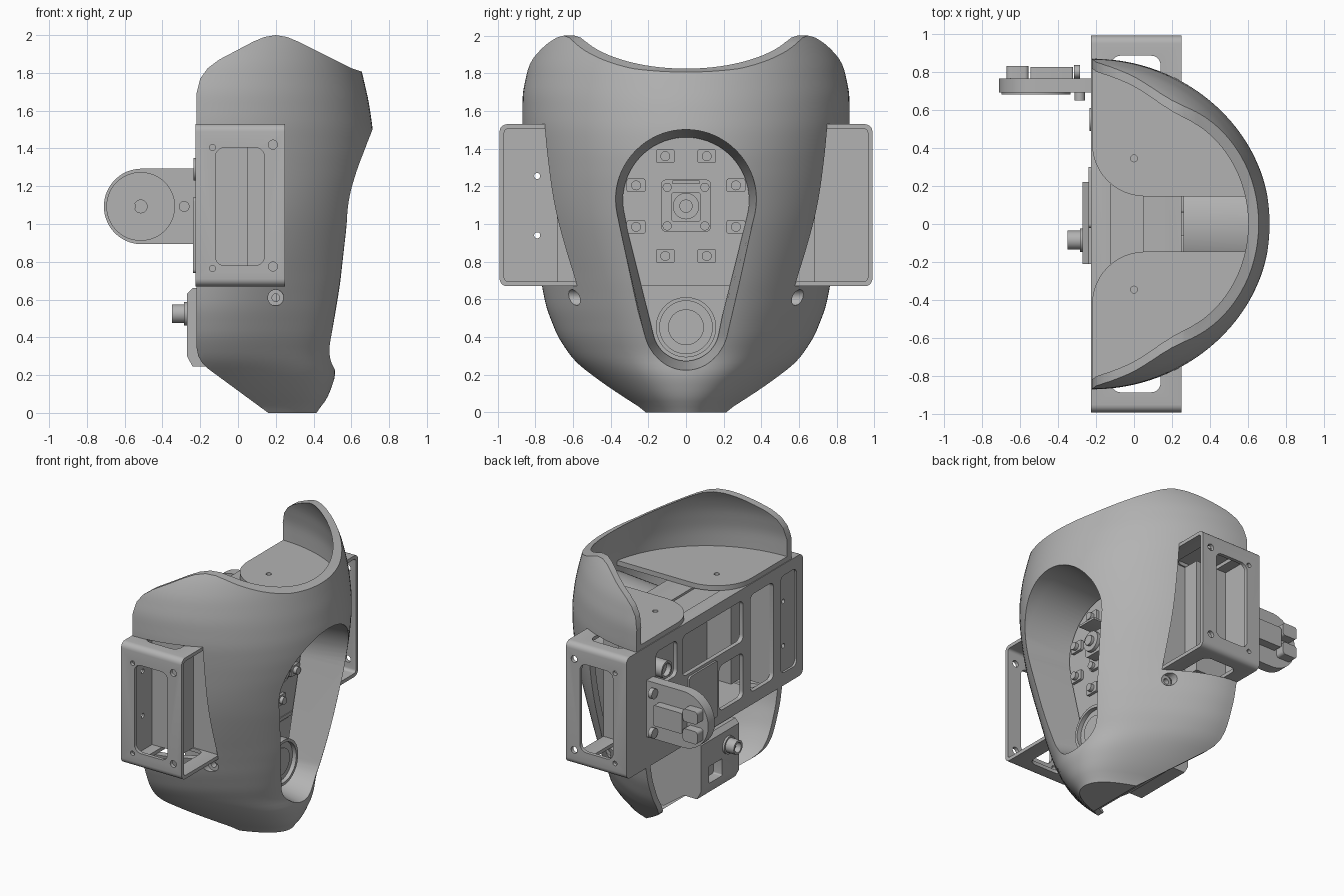
import bpy, bmesh, math
from math import sin, cos, pi

cube = bpy.data.objects.get("Cube")
if cube:
    bpy.data.objects.remove(cube)

grey = bpy.data.materials.new("plain grey")
grey.use_nodes = True
grey.diffuse_color = (0.45, 0.45, 0.45, 1)
grey.node_tree.nodes["Principled BSDF"].inputs["Base Color"].default_value = (0.45, 0.45, 0.45, 1)


def loft(name, rings):
    """Closed skin through equal-length rings, capped at both ends."""
    bm = bmesh.new()
    rows = [[bm.verts.new(p) for p in r] for r in rings]
    n = len(rows[0])
    for a, b in zip(rows, rows[1:]):
        for i in range(n):
            j = (i + 1) % n
            bm.faces.new((a[i], a[j], b[j], b[i]))
    bm.faces.new(rows[0][::-1])
    bm.faces.new(rows[-1])
    bmesh.ops.recalc_face_normals(bm, faces=bm.faces)
    me = bpy.data.meshes.new(name)
    bm.to_mesh(me)
    bm.free()
    me.materials.append(grey)
    ob = bpy.data.objects.new(name, me)
    bpy.context.collection.objects.link(ob)
    return ob


def place(axis, p, t):
    u, v = p
    return {"x": (t, u, v), "y": (u, t, v), "z": (u, v, t)}[axis]


def prism(name, axis, pts, lo, hi):
    return loft(name, [[place(axis, p, t) for p in pts] for t in (lo, hi)])


def circle(u, v, r, n=28):
    return [(u + r * cos(2 * pi * i / n), v + r * sin(2 * pi * i / n)) for i in range(n)]


def rect(u0, u1, v0, v1, r=0.03):
    pts = []
    corners = ((u1 - r, v1 - r), (u0 + r, v1 - r), (u0 + r, v0 + r), (u1 - r, v0 + r))
    for k, (cu, cv) in enumerate(corners):
        for i in range(6):
            a = pi / 2 * (k + i / 5)
            pts.append((cu + r * cos(a), cv + r * sin(a)))
    return pts


def combine(ob, op, *others):
    for o in others:
        m = ob.modifiers.new("cut", "BOOLEAN")
        m.operation, m.solver, m.object = op, "EXACT", o
        bpy.context.view_layer.objects.active = ob
        bpy.ops.object.modifier_apply(modifier=m.name)
        bpy.data.objects.remove(o)
    return ob


def cut(ob, *others):
    return combine(ob, "DIFFERENCE", *others)


def lerp(table, z):
    if z <= table[0][0]:
        return table[0][1]
    for (z0, a), (z1, b) in zip(table, table[1:]):
        if z <= z1:
            return a + (b - a) * (z - z0) / (z1 - z0)
    return table[-1][1]


def soft(table, z, w=0.035):
    return sum(lerp(table, z + w * k / 3) for k in range(-3, 4)) / 7


# Shell: half-elliptical sections with pinched flanks, by height
BACK = -0.22
FRONT = [(0, .405), (.03, .44), (.08, .475), (.2, .518), (.3, .51), (.4, .535), (.7, .608),
         (1, .667), (1.25, .706), (1.38, .717), (1.5, .714), (1.65, .692), (1.81, .655), (2.05, .59)]
HALF = [(0, .27), (.12, .42), (.28, .6), (.4, .68), (.55, .74), (.67, .765), (1.1, .82),
        (1.53, .87), (1.7, .867), (1.85, .835), (1.95, .79), (2.05, .72)]
PINCH = [(0, .06), (.4, .1), (.65, .1), (.85, .045), (1.1, 0)]


def sections(name, inset, z0, z1, tail, rows=70, n=56):
    rings = []
    for k in range(rows + 1):
        z = z0 + (z1 - z0) * k / rows
        a, b = soft(FRONT, z) - BACK - inset, soft(HALF, z) - inset
        p = soft(PINCH, z, .1)
        ring = [(BACK + a * cos(t), b * sin(t) * (1 - p * sin(2 * t) ** 2), z)
                for t in (-pi / 2 + pi * i / n for i in range(n + 1))]
        if tail:
            ring += [(BACK - tail, b, z), (BACK - tail, -b, z)]
        rings.append(ring)
    return loft(name, rings)


# Side outline that trims the shell above and below
OUTLINE = [(.16, 0), (1, 0), (1, 1.65), (.66, 1.805), (.6, 1.825), (.32, 1.965), (.26, 1.99), (.2, 2),
           (.14, 1.99), (.08, 1.965), (-.1, 1.87), (-.16, 1.825), (-.2, 1.77), (-.22, 1.69),
           (-.22, .35), (-.21, .3), (-.19, .265), (-.16, .235)]


def teardrop(R, r, x, c1=1.125, c2=.45, n=40):
    f = math.asin((R - r) / (c1 - c2))
    big = [-f + (pi + 2 * f) * i / n for i in range(n + 1)]
    small = [pi + f + (pi - 2 * f) * i / n for i in range(n + 1)]
    return [(x, R * cos(t), c1 + R * sin(t)) for t in big] + \
           [(x, r * cos(t), c2 + r * sin(t)) for t in small]


shell = combine(sections("shell", 0, 0, 2.05, 0), "INTERSECT",
                prism("outline", "y", OUTLINE, -1.2, 1.2))
cavity = sections("cavity", .05, .05, 2.15, .4)
cut(cavity, loft("tunnel", [teardrop(.37, .2, .26), teardrop(.415, .28, 1)]))
opening = loft("opening", [teardrop(.328, .165, .2), teardrop(.375, .243, .6), teardrop(.38, .248, 1)])
notch = prism("notch", "x", rect(-1.2, 1.2, .67, 1.53), -1, .25)
screw_bore = prism("screw_bore", "y", circle(.2, .61, .042), -1, 1)
cut(shell, cavity, opening, notch, screw_bore)
for s in (-1, 1):
    boss = prism("screw_boss", "y", circle(.2, .61, .042), s * .5, s * .56)
    cut(boss, prism("bore", "y", circle(.2, .61, .02), -1, 1))

# Shelves on top of the frame
for s in (-1, 1):
    pts = [(-.22, .95), (-.22, .42)]
    pts += [(.06 - .28 * cos(t), .42 - .275 * sin(t)) for t in (pi / 2 * i / 12 for i in range(1, 13))]
    pts += [(.8, .145), (.8, .95)]
    shelf = prism("shelf", "z", [(x, s * y) for x, y in pts], 1.53, 1.565)
    combine(shelf, "INTERSECT", sections("limit", .02, 1.4, 1.7, 0, 12))
    cut(shelf, prism("hole", "z", circle(0, s * .345, .018), 1, 2))

# Open box frame with windows
frame = prism("frame", "x", rect(-.99, .99, .67, 1.53, .04), -.225, .25)
cut(frame, prism("inside", "x", rect(-.965, .965, .695, 1.505, .02), -.195, 1))
cut(frame, prism("end_window", "y", rect(-.12, .14, .78, 1.405, .05), -1.2, 1.2))
for s in (-1, 1):
    y0, y1 = sorted((s * .58, s * .885))
    cut(frame, prism("top_window", "z", rect(-.12, .14, y0, y1, .05), 0, 2))
cut(frame, prism("top_pocket", "z", rect(-.12, .05, -.5, .5, .04), 1.515, 2))
for y0, y1, z0, z1 in ((-.66, -.4, .76, 1.45), (-.32, .36, 1.16, 1.45), (-.32, -.05, .76, 1.08),
                       (.42, .66, 1.2, 1.45)):
    cut(frame, prism("back_window", "x", rect(y0, y1, z0, z1, .04), -1, 0))
cut(frame, prism("back_pocket", "x", rect(-.92, -.74, .76, 1.45, .04), -1, -.21))
for z in (.94, 1.255):
    cut(frame, prism("back_hole", "x", circle(-.79, z, .016), -1, 0))
for x, z, r in ((-.135, 1.405, .016), (-.135, .765, .016), (.185, 1.42, .024), (.185, .775, .024)):
    cut(frame, prism("end_hole", "y", circle(x, z, r), -1.2, 1.2))

# Stepped partitions closing off each end bay
step = [(-.195, .665), (.03, .665), (.03, .55), (.25, .55), (.25, .57), (.05, .57), (.05, .685), (-.195, .685)]
for s in (-1, 1):
    prism("partition", "z", [(x, s * y) for x, y in step], .695, 1.505)

# Mounting plate with a ring of lamps and a central camera
prism("mounting_plate", "x", rect(-.55, .55, .69, 1.51, .01), .22, .245)
for s in (-1, 1):
    for y, z in ((.11, 1.36), (.265, 1.205), (.265, .985), (.11, .83)):
        prism("lamp_base", "x", rect(s * y - .05, s * y + .05, z - .036, z + .036, .012), .245, .265)
        prism("lamp", "x", circle(s * y, z, .026), .265, .29)
    for z in (.99, 1.195):
        prism("camera_screw", "x", circle(s * .1, z, .024), .26, .285)
prism("camera_base", "x", rect(-.13, .13, .96, 1.235, .02), .245, .265)
prism("camera_body", "x", rect(-.08, .08, 1.01, 1.17, .02), .265, .34)
prism("camera_ring", "x", circle(0, 1.095, .07), .34, .365)
prism("camera_lens", "x", circle(0, 1.095, .035), .365, .385)
prism("camera_hood", "x", rect(-.075, .075, 1.215, 1.23, .005), .245, .4)

# Lower enclosure with the large lens in front
prism("lower_enclosure", "y", [(-.27, .3), (-.24, .245), (-.14, .245), (.02, .13), (.24, .13),
                               (.24, .66), (-.24, .66), (-.27, .63)], -.21, .22)
prism("lens_plate", "x", rect(-.3, .3, .3, .685, .02), .2, .235)
ring = prism("lens_ring", "x", circle(0, .452, .16, 48), .235, .36)
cut(ring, prism("bore", "x", circle(0, .452, .14, 48), .33, 1))
prism("lens", "x", circle(0, .452, .095, 48), .32, .34)

# Back connectors and cover
socket = prism("round_connector", "x", circle(-.085, .525, .05), -.35, -.26)
cut(socket, prism("bore", "x", circle(-.085, .525, .035), -1, -.31))
prism("connector_collar", "x", circle(-.085, .525, .062), -.285, -.265)
cut(bpy.data.objects["lower_enclosure"],
    prism("port", "x", rect(-.02, .13, .33, .45, .01), -1, -.2))
prism("back_cover", "x", rect(-.02, .3, .74, 1.14, .02), -.238, -.22)
upper = prism("upper_connector", "x", circle(.55, 1.29, .06), -.235, -.1)
cut(upper, prism("bore", "x", circle(.55, 1.29, .045), -1, -.2))

# Lever arm on the back
arc = [(-.51 + .2 * cos(t), 1.093 + .2 * sin(t)) for t in (pi / 2 + pi * i / 30 for i in range(31))]
arm = prism("lever_arm", "y", arc + [(-.22, .893), (-.22, 1.293)], .69, .765)
hub = prism("lever_disc", "y", circle(-.515, 1.093, .182, 48), .682, .7)
for part in (arm, hub):
    cut(part, prism("bore", "y", circle(-.515, 1.093, .034), 0, 1))
prism("lever_pin", "y", circle(-.285, 1.093, .028), .65, .7)
prism("lever_block", "y", rect(-.545, -.32, 1.02, 1.166, .012), .765, .825)
for s in (-1, 1):
    z = 1.093 + s * .07
    prism("lever_lug", "y", rect(-.67, -.555, z - .045, z + .045, .02), .765, .83)
    prism("lever_foot", "x", circle(.8, 1.093 + s * .14, .035), -.315, -.285)

# Smooth curves, keep edges crisp
bpy.ops.object.select_all(action="DESELECT")
for ob in bpy.context.collection.objects:
    if ob.type == "MESH":
        ob.select_set(True)
        bpy.context.view_layer.objects.active = ob
bpy.ops.object.shade_smooth_by_angle(angle=math.radians(30))
